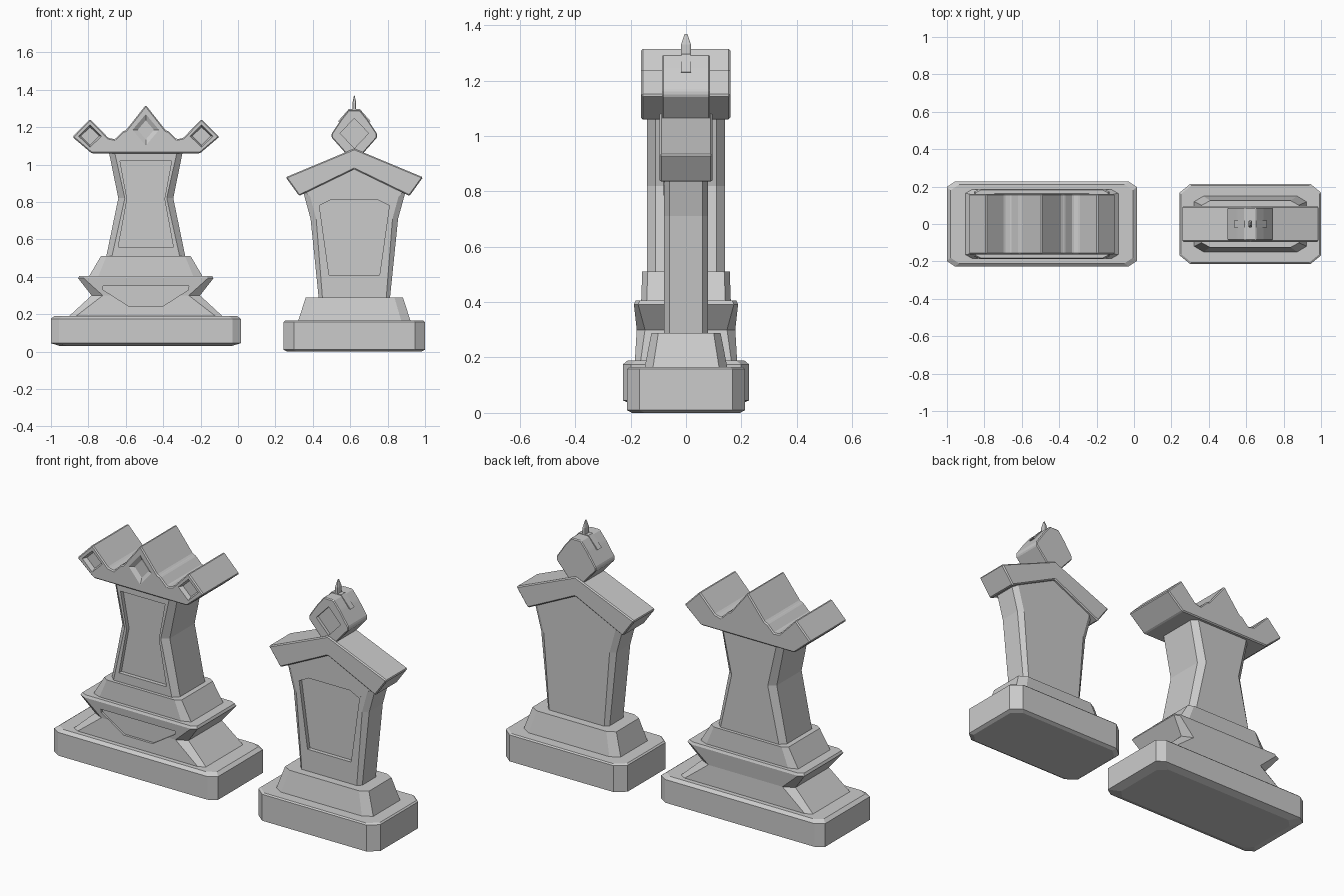
import bpy, bmesh

if "Cube" in bpy.data.objects:
    bpy.data.objects.remove(bpy.data.objects["Cube"])

LEFT, RIGHT = -0.493, 0.622   # centre lines of the two stones


def finish(name, bm, bevel=0.0):
    bmesh.ops.recalc_face_normals(bm, faces=bm.faces)
    if bevel:
        bmesh.ops.bevel(bm, geom=bm.edges[:], offset=bevel, segments=1,
                        affect='EDGES', clamp_overlap=True)
    me = bpy.data.meshes.new(name)
    bm.to_mesh(me)
    bm.free()
    ob = bpy.data.objects.new(name, me)
    bpy.context.collection.objects.link(ob)
    return ob


def bridge(bm, a, b):
    for i in range(len(a)):
        j = (i + 1) % len(a)
        bm.faces.new((a[i], a[j], b[j], b[i]))


def loft(name, cx, rings):
    """Stack of corner-cut rectangles: (z, half_x, half_y, cut_x, cut_y)."""
    bm = bmesh.new()
    loops = []
    for z, hx, hy, kx, ky in rings:
        quarter = [(hx, hy - ky), (hx - kx, hy)]
        pts = (quarter + [(-x, y) for x, y in reversed(quarter)]
               + [(-x, -y) for x, y in quarter]
               + [(x, -y) for x, y in reversed(quarter)])
        loops.append([bm.verts.new((cx + x, y, z)) for x, y in pts])
    for a, b in zip(loops, loops[1:]):
        bridge(bm, a, b)
    bm.faces.new(loops[0])
    bm.faces.new(loops[-1])
    return finish(name, bm)


def mirrored(half):
    """Complete a right-hand outline running from top to bottom."""
    return half + [(-x, z) for x, z in reversed(half) if x > 0]


def prism(name, cx, pts, y0, y1, bevel=0.0, scale=1.0):
    """Outline in x/z run along y; the far end may be scaled about its middle."""
    bm = bmesh.new()
    mx = sum(p[0] for p in pts) / len(pts)
    mz = sum(p[1] for p in pts) / len(pts)
    a = [bm.verts.new((cx + x, y0, z)) for x, z in pts]
    b = [bm.verts.new((cx + mx + (x - mx) * scale, y1, mz + (z - mz) * scale))
         for x, z in pts]
    bridge(bm, a, b)
    bm.faces.new(a)
    bm.faces.new(b)
    return finish(name, bm, bevel)


def recess(ob, cx, pts, y0, y1, scale=1.0):
    cutter = prism("panel_cutter", cx, pts, y0, y1, scale=scale)
    cutter.hide_render = True
    mod = ob.modifiers.new("recess", 'BOOLEAN')
    mod.operation, mod.solver, mod.object = 'DIFFERENCE', 'EXACT', cutter
    bpy.context.view_layer.objects.active = ob
    bpy.ops.object.modifier_apply(modifier=mod.name)
    bpy.data.objects.remove(cutter)


def diamond(x, z, rx, rz):
    return [(x, z + rz), (x + rx, z), (x, z - rz), (x - rx, z)]


# Wide stone: plinth, waisted foot, step
loft("wide_plinth", LEFT, [(0.03, 0.46, 0.19, 0.045, 0.045),
                           (0.045, 0.508, 0.228, 0.045, 0.03),
                           (0.175, 0.508, 0.228, 0.045, 0.03),
                           (0.19, 0.488, 0.21, 0.045, 0.03)])
foot = loft("wide_foot", LEFT, [(0.18, 0.42, 0.185, 0.035, 0.02),
                                (0.30, 0.29, 0.178, 0.06, 0.03),
                                (0.392, 0.362, 0.188, 0.03, 0.015),
                                (0.405, 0.355, 0.182, 0.03, 0.015)])
recess(foot, LEFT, mirrored([(0.23, 0.35), (0.228, 0.33), (0.09, 0.242)]), -0.25, -0.168)
loft("wide_step", LEFT, [(0.40, 0.305, 0.162, 0.05, 0.02),
                         (0.51, 0.24, 0.158, 0.03, 0.02)])

# Wide stone: waisted shaft with front panel
shaft = loft("wide_shaft", LEFT, [(0.505, 0.212, 0.14, 0.03, 0.03),
                                  (0.82, 0.147, 0.14, 0.035, 0.03),
                                  (1.08, 0.2, 0.14, 0.03, 0.03)])
recess(shaft, LEFT, mirrored([(0.138, 1.02), (0.1, 0.815), (0.147, 0.56)]), -0.2, -0.118)

# Wide stone: three-pointed crown
crown = prism("wide_crown", LEFT,
              mirrored([(0, 1.318), (0.107, 1.182), (0.122, 1.178), (0.165, 1.135),
                        (0.20, 1.142), (0.298, 1.243), (0.392, 1.147), (0.29, 1.06)]),
              -0.162, 0.16, bevel=0.006)
recess(crown, LEFT, diamond(0, 1.185, 0.072, 0.085), -0.1625, -0.148, 0.6)
for s in (-1, 1):
    recess(crown, LEFT, diamond(s * 0.298, 1.152, 0.062, 0.06), -0.1625, -0.138, 0.8)

# Narrow stone: plinth and step
loft("narrow_plinth", RIGHT, [(0.0, 0.36, 0.195, 0.05, 0.045),
                              (0.01, 0.378, 0.213, 0.055, 0.045),
                              (0.158, 0.378, 0.213, 0.055, 0.045),
                              (0.165, 0.37, 0.206, 0.055, 0.045)])
loft("narrow_step", RIGHT, [(0.16, 0.302, 0.15, 0.05, 0.03),
                            (0.288, 0.26, 0.125, 0.045, 0.025)])

# Narrow stone: flared shaft with pointed panel
slab = loft("narrow_shaft", RIGHT, [(0.28, 0.19, 0.08, 0.02, 0.02),
                                    (0.71, 0.234, 0.08, 0.03, 0.02),
                                    (0.86, 0.275, 0.08, 0.03, 0.02)])
prism("narrow_gable", RIGHT, mirrored([(0, 1.0), (0.245, 0.855)]), -0.08, 0.08)
recess(slab, RIGHT, mirrored([(0.127, 0.81), (0.187, 0.78), (0.135, 0.41)]), -0.15, -0.058)

# Pointed head of the panel is framed by a thin chevron on the shaft
prism("narrow_panel_head", RIGHT, mirrored([(0, 0.975), (0.26, 0.85), (0.187, 0.785),
                                            (0, 0.873)]), -0.0805, -0.05)

# Narrow stone: chevron roof
prism("narrow_roof", RIGHT, mirrored([(0, 1.085), (0.367, 0.932), (0.295, 0.832), (0, 0.975)]),
      -0.095, 0.095, bevel=0.006)

# Narrow stone: finial block, clasp and spike
block = prism("finial_block", RIGHT,
              mirrored([(0.03, 1.292), (0.07, 1.242), (0.122, 1.165), (0.122, 1.145),
                        (0.02, 1.03)]), -0.087, 0.087, bevel=0.005)
recess(block, RIGHT, diamond(0, 1.167, 0.076, 0.08), -0.12, -0.07)
prism("finial_clasp", RIGHT, mirrored([(0.03, 1.296), (0.088, 1.23), (0.05, 1.225)]),
      -0.018, 0.018)
loft("finial_spike", RIGHT, [(1.22, 0.01, 0.018, 0.003, 0.005),
                             (1.33, 0.01, 0.018, 0.003, 0.005),
                             (1.368, 0.002, 0.005, 0.001, 0.002)])
